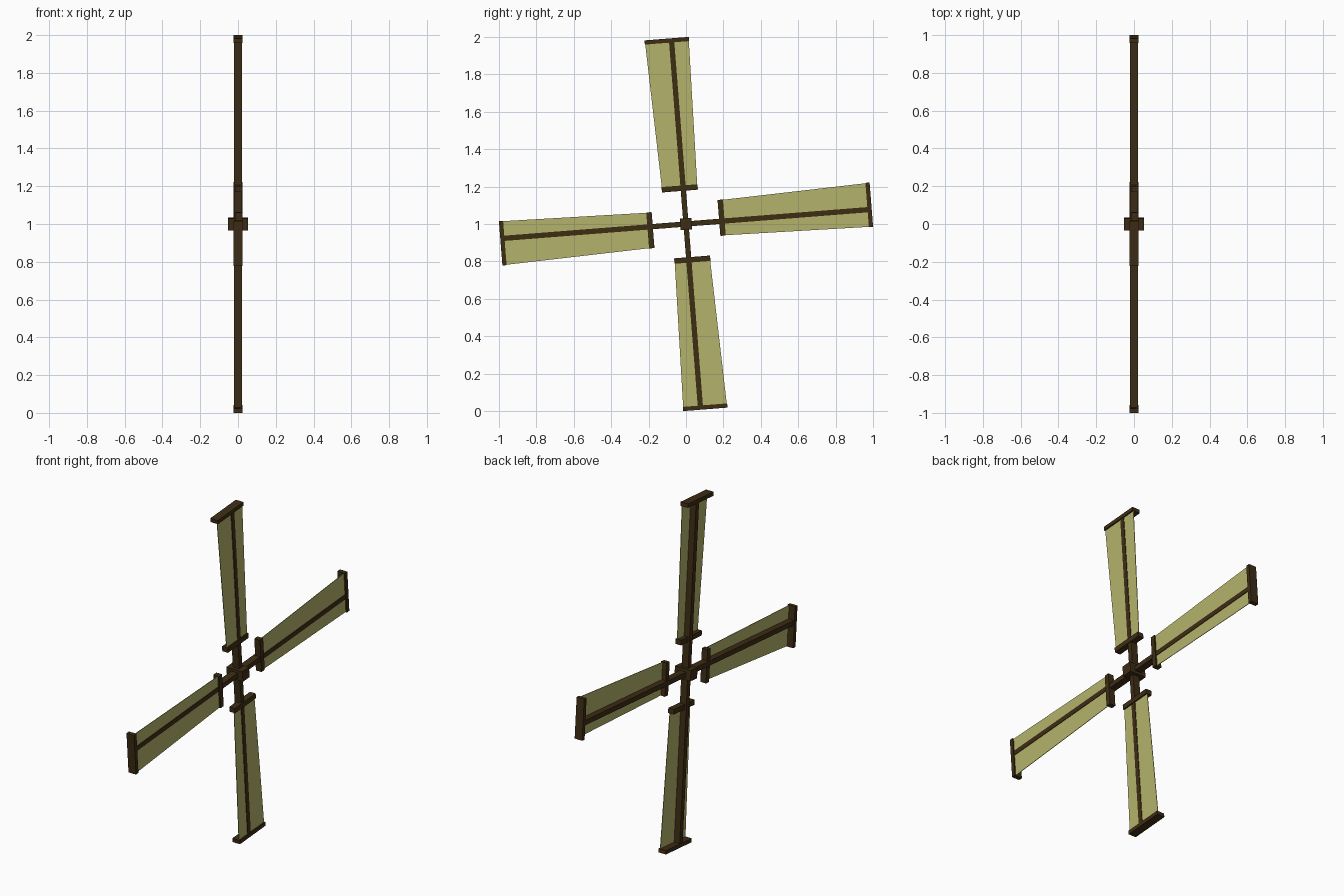
import bpy, math
from mathutils import Matrix

if "Cube" in bpy.data.objects:
    bpy.data.objects.remove(bpy.data.objects["Cube"])

def material(name, rgb):
    m = bpy.data.materials.new(name)
    m.diffuse_color = (*rgb, 1)
    m.use_nodes = True
    m.node_tree.nodes["Principled BSDF"].inputs["Base Color"].default_value = m.diffuse_color
    return m

WOOD = material("dark_wood", (0.048, 0.026, 0.007))
CLOTH = material("sail_cloth", (0.455, 0.448, 0.148))
TILT = math.radians(4.5)

def prism(name, outline, x0, x1, angle, mat):
    """Extrude an (along arm, across arm) outline from x0 to x1, turned about the hub."""
    n = len(outline)
    verts = [(x, u, v) for x in (x0, x1) for u, v in outline]
    faces = [tuple(reversed(range(n))), tuple(range(n, 2 * n))]
    faces += [(i, (i + 1) % n, n + (i + 1) % n, n + i) for i in range(n)]
    mesh = bpy.data.meshes.new(name)
    mesh.from_pydata(verts, [], faces)
    mesh.transform(Matrix.Translation((0, 0, 1)) @ Matrix.Rotation(angle, 4, 'X'))
    mesh.materials.append(mat)
    ob = bpy.data.objects.new(name, mesh)
    bpy.context.collection.objects.link(ob)
    return ob

def rect(u0, u1, v0, v1):
    return [(u0, v0), (u1, v0), (u1, v1), (u0, v1)]

# Hub block
prism("hub", rect(-0.031, 0.031, -0.031, 0.031), -0.052, 0.052, TILT, WOOD)

# Four identical arms around the hub
for i in range(4):
    a = TILT + i * math.pi / 2
    prism(f"spar_{i}", rect(0, 0.985, -0.014, 0.014), -0.022, 0.02, a, WOOD)
    prism(f"inner_bar_{i}", rect(0.178, 0.207, -0.078, 0.115), -0.012, 0.025, a, WOOD)
    prism(f"outer_bar_{i}", rect(0.973, 0.9955, -0.094, 0.144), -0.025, 0.024, a, WOOD)
    prism(f"sail_{i}", [(0.19, -0.076), (0.98, -0.092), (0.98, 0.142), (0.19, 0.113)],
          0.014, 0.017, a, CLOTH)
